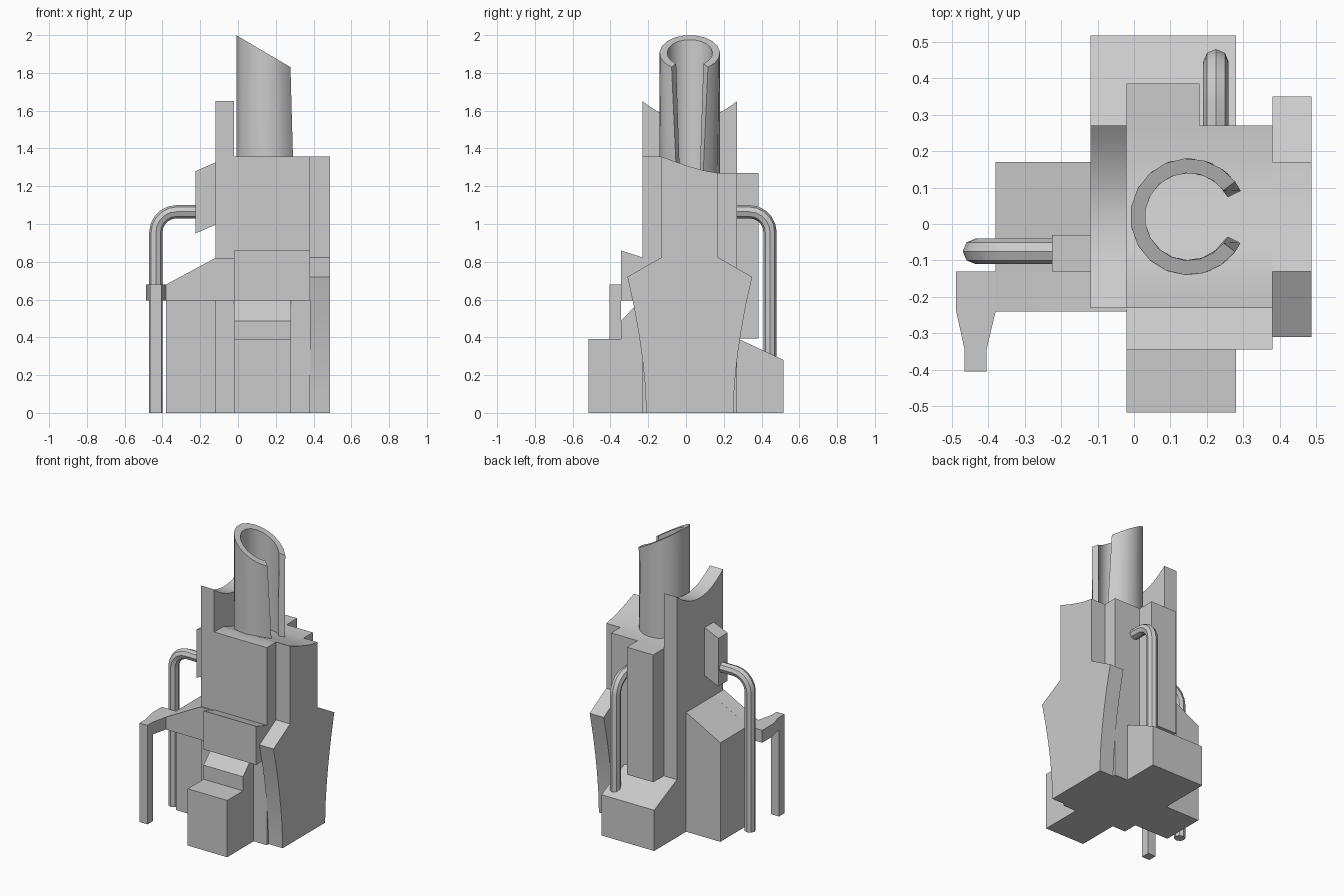
import bpy, bmesh, math

cube = bpy.data.objects.get("Cube")
if cube:
    bpy.data.objects.remove(cube, do_unlink=True)

grey = bpy.data.materials.new("plain_grey")
grey.use_nodes = True
grey.diffuse_color = (0.6, 0.6, 0.6, 1)
grey.node_tree.nodes["Principled BSDF"].inputs["Base Color"].default_value = (0.6, 0.6, 0.6, 1)


def activate(obj):
    bpy.ops.object.select_all(action='DESELECT')
    obj.select_set(True)
    bpy.context.view_layer.objects.active = obj


def finish(name, bm, angle=30):
    bmesh.ops.recalc_face_normals(bm, faces=bm.faces)
    mesh = bpy.data.meshes.new(name)
    bm.to_mesh(mesh)
    bm.free()
    mesh.materials.append(grey)
    obj = bpy.data.objects.new(name, mesh)
    bpy.context.collection.objects.link(obj)
    activate(obj)
    bpy.ops.object.shade_smooth_by_angle(angle=math.radians(angle))
    return obj


def prism(name, axis, lo, hi, profile):
    """Extrude a 2D outline along an axis from lo to hi."""
    place = {"x": lambda a, b, t: (t, a, b),
             "y": lambda a, b, t: (a, t, b),
             "z": lambda a, b, t: (a, b, t)}[axis]
    bm = bmesh.new()
    rings = [[bm.verts.new(place(a, b, t)) for a, b in profile] for t in (lo, hi)]
    bm.faces.new(rings[0])
    bm.faces.new(rings[1])
    n = len(profile)
    for i in range(n):
        j = (i + 1) % n
        bm.faces.new((rings[0][i], rings[0][j], rings[1][j], rings[1][i]))
    return finish(name, bm)


def pipe(name, start, direction, reach, bottom, radius=0.035, bend=0.11, steps=5):
    """Octagonal pipe running outwards, then bending down."""
    x, y, z = start
    dx, dy = direction
    path = [(0, z)]
    for i in range(steps + 1):
        a = math.pi / 2 * i / steps
        path.append((reach - bend + bend * math.sin(a), z - bend + bend * math.cos(a)))
    path.append((reach, bottom))
    curve = bpy.data.curves.new(name, 'CURVE')
    curve.dimensions = '3D'
    curve.bevel_depth = radius
    curve.bevel_resolution = 2
    curve.use_fill_caps = True
    spline = curve.splines.new('POLY')
    spline.points.add(len(path) - 1)
    for p, (d, h) in zip(spline.points, path):
        p.co = (x + dx * d, y + dy * d, h, 1)
    obj = bpy.data.objects.new(name, curve)
    bpy.context.collection.objects.link(obj)
    curve.materials.append(grey)
    activate(obj)
    bpy.ops.object.convert(target='MESH')
    bpy.ops.object.shade_smooth_by_angle(angle=math.radians(30))


# Core tower with a dished, falling roof
roof = [(0.17, 1.27), (0.09, 1.284), (0.01, 1.307), (-0.06, 1.331), (-0.13, 1.357)]
prism("core_tower", "x", -0.02, 0.38,
      [(-0.23, 0), (0.27, 0), (0.27, 1.27)] + roof + [(-0.23, 1.357)])

# Tall side panel with a concave top edge
dish = [(0.02 + 0.25 * t, 1.55 + 0.1 * t * t) for t in [1 - i / 8 for i in range(17)]]
prism("tall_panel", "x", -0.12, -0.02, [(-0.23, 0), (0.27, 0)] + dish)

# Flared buttress wing on the left side
flare = [(0.21 + 0.02, 0), (0.237, 0.15), (0.25, 0.28), (0.27, 0.42),
         (0.295, 0.56), (0.33, 0.72), (0.15, 0.823)]
prism("buttress_wing", "x", 0.38, 0.487,
      [(0.02 + w, z) for w, z in flare] + roof
      + [(0.02 - w, z) for w, z in reversed(flare)])

# Front steps and chest block
prism("front_steps", "x", -0.02, 0.28,
      [(-0.22, 0), (-0.517, 0), (-0.517, 0.39), (-0.345, 0.39),
       (-0.345, 0.487), (-0.235, 0.6), (-0.22, 0.6)])
prism("chest_block", "x", -0.02, 0.38,
      [(-0.22, 0.595), (-0.345, 0.595), (-0.345, 0.86), (-0.22, 0.82)])

# Back block and hanging rib
prism("back_block", "x", -0.12, 0.28,
      [(0.26, 0), (0.517, 0), (0.517, 0.28), (0.26, 0.4)])
prism("back_rib", "z", 0.395, 1.27,
      [(-0.02, 0.26), (0.18, 0.26), (0.18, 0.385), (-0.02, 0.385)])

# Right annex with sloping roof, and the beam across its front
prism("right_annex", "y", -0.13, 0.17,
      [(-0.38, 0), (-0.11, 0), (-0.11, 0.825), (-0.38, 0.68)])
prism("front_beam", "y", -0.24, -0.13,
      [(-0.38, 0.595), (-0.02, 0.595), (-0.02, 0.82), (-0.12, 0.82), (-0.38, 0.68)])

# Tapered bracket and its thin leg
prism("bracket_arm", "z", 0.595, 0.68,
      [(-0.38, -0.13), (-0.488, -0.13), (-0.488, -0.24), (-0.465, -0.345),
       (-0.465, -0.405), (-0.405, -0.405), (-0.405, -0.345), (-0.38, -0.24)])
prism("bracket_leg", "z", 0, 0.6,
      [(-0.465, -0.405), (-0.405, -0.405), (-0.405, -0.345), (-0.465, -0.345)])

# Pipe housing and the two pipes
prism("pipe_housing", "y", -0.13, -0.03,
      [(-0.11, 1.0), (-0.11, 1.33), (-0.225, 1.28), (-0.225, 0.95)])
pipe("right_pipe", (-0.215, -0.075, 1.065), (-1, 0), 0.22, 0)
pipe("back_pipe", (0.225, 0.26, 1.065), (0, 1), 0.185, 0.28)

# Split chimney: slanted rim and a slit that narrows downwards
bm = bmesh.new()
segments = 15
sections = []
for i in range(segments + 1):
    section = []
    for radius, top in ((0.16, False), (0.16, True), (0.12, True), (0.12, False)):
        half = math.radians(37 if top else 26)
        a = half + (2 * math.pi - 2 * half) * i / segments
        x, y = 0.15 + radius * math.cos(a), 0.02 + radius * math.sin(a)
        z = 2.0 - 0.59 * (x + 0.01) if top else 1.25
        section.append(bm.verts.new((x, y, z)))
    sections.append(section)
for s, t in zip(sections, sections[1:]):
    for k in range(4):
        m = (k + 1) % 4
        bm.faces.new((s[k], s[m], t[m], t[k]))
bm.faces.new(sections[0])
bm.faces.new(sections[-1])
finish("split_chimney", bm)
